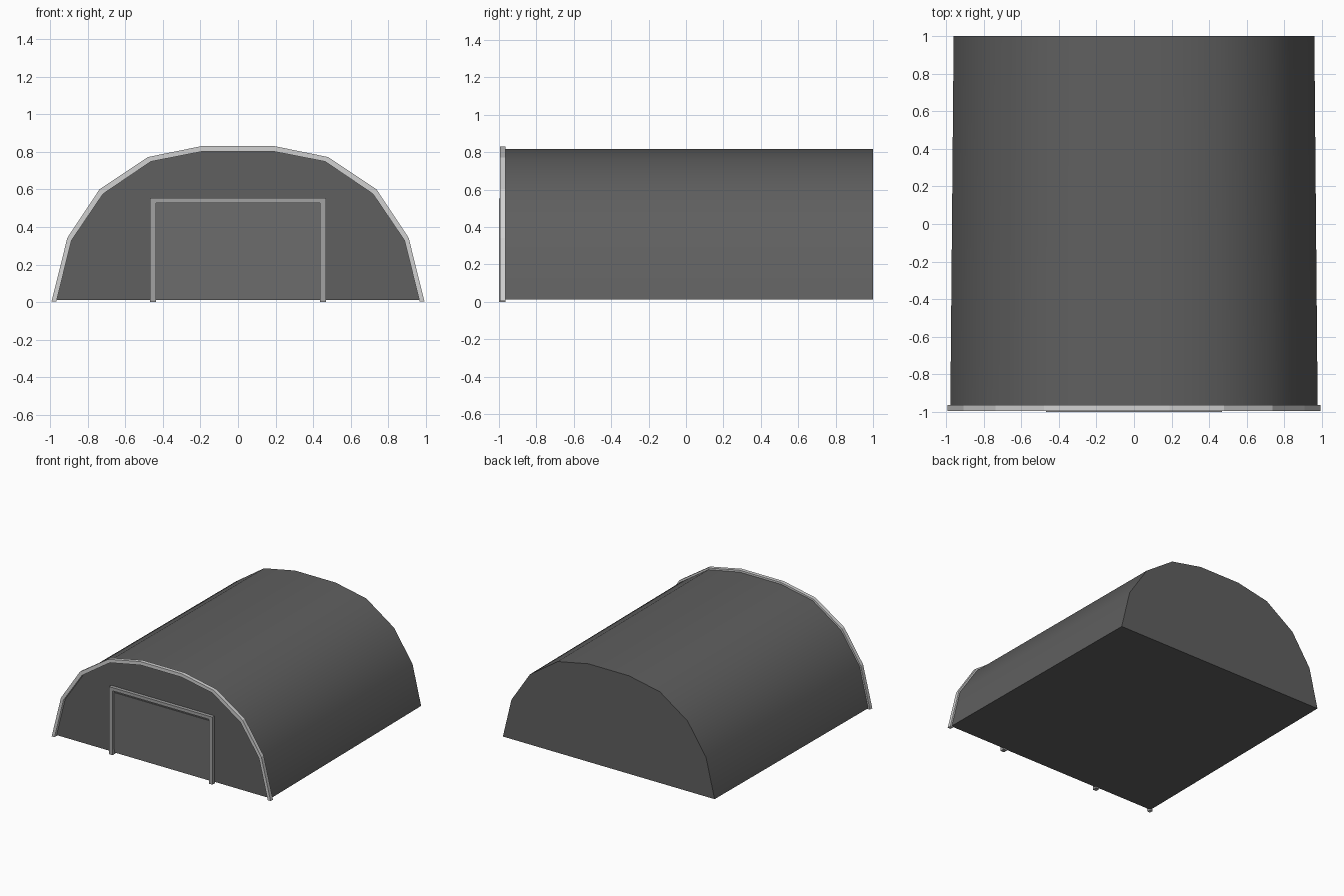
import bpy, bmesh, math

if "Cube" in bpy.data.objects:
    bpy.data.objects.remove(bpy.data.objects["Cube"])


def material(name, v):
    m = bpy.data.materials.new(name)
    m.diffuse_color = (v, v, v, 1)
    m.use_nodes = True
    m.node_tree.nodes["Principled BSDF"].inputs["Base Color"].default_value = m.diffuse_color
    return m


dark = material("dark grey metal", 0.115)
door_grey = material("door grey", 0.15)
frame_grey = material("frame grey", 0.36)
trim_grey = material("light grey trim", 0.64)


def finish(bm, name, mat, smooth=False):
    bmesh.ops.recalc_face_normals(bm, faces=bm.faces)
    me = bpy.data.meshes.new(name)
    bm.to_mesh(me)
    bm.free()
    ob = bpy.data.objects.new(name, me)
    bpy.context.collection.objects.link(ob)
    me.materials.append(mat)
    if smooth:
        bpy.ops.object.select_all(action='DESELECT')
        ob.select_set(True)
        bpy.context.view_layer.objects.active = ob
        bpy.ops.object.shade_smooth_by_angle(angle=math.radians(30))
    return ob


def arch(half):
    # mirror half an arch profile across x = 0
    return half + [(-x, z) for x, z in reversed(half)]


def box(name, x0, x1, y0, y1, z0, z1, mat):
    bm = bmesh.new()
    bmesh.ops.create_cube(bm, size=1)
    for v in bm.verts:
        v.co = (x1 if v.co.x > 0 else x0, y1 if v.co.y > 0 else y0,
                z1 if v.co.z > 0 else z0)
    return finish(bm, name, mat)


# Hangar body: faceted arch, narrowing slightly to the back
body = arch([(0.977, 0.013), (0.898, 0.335), (0.728, 0.587), (0.472, 0.76), (0.187, 0.816)])
bm = bmesh.new()
front = [bm.verts.new((x, -0.972, z)) for x, z in body]
back = [bm.verts.new((x * 0.982, 1.0, z)) for x, z in body]
n = len(body)
for i in range(n):
    j = (i + 1) % n
    bm.faces.new((front[i], front[j], back[j], back[i]))
bm.faces.new(front)
bm.faces.new(back[::-1])
finish(bm, "hangar_body", dark, smooth=True)

# Arched trim around the front opening
outer = arch([(0.992, 0.004), (0.908, 0.342), (0.737, 0.6), (0.48, 0.772), (0.19, 0.831)])
inner = arch([(0.966, 0.004), (0.886, 0.328), (0.718, 0.576), (0.464, 0.748), (0.184, 0.803)])
bm = bmesh.new()
rings = [[bm.verts.new((p[0], y, p[1])) for p in pts]
         for pts, y in ((outer, -0.995), (outer, -0.964), (inner, -0.964), (inner, -0.995))]
for k in range(4):
    a, b = rings[k], rings[(k + 1) % 4]
    for i in range(n - 1):
        bm.faces.new((a[i], a[i + 1], b[i + 1], b[i]))
for i in (0, n - 1):
    bm.faces.new([r[i] for r in rings])
finish(bm, "front_arch_trim", trim_grey)

# Door frame: two posts and a lintel
for side, s in (("left", -1), ("right", 1)):
    x0, x1 = sorted((s * 0.436, s * 0.468))
    box(side + "_door_post", x0, x1, -1.0, -0.965, 0.0, 0.553, frame_grey)
box("door_lintel", -0.436, 0.436, -1.0, -0.965, 0.527, 0.553, frame_grey)

# Door panel with a shallow ledge above and below
box("door_backing", -0.436, 0.436, -0.976, -0.968, 0.013, 0.527, door_grey)
box("door_panel", -0.436, 0.436, -0.982, -0.972, 0.042, 0.507, door_grey)
